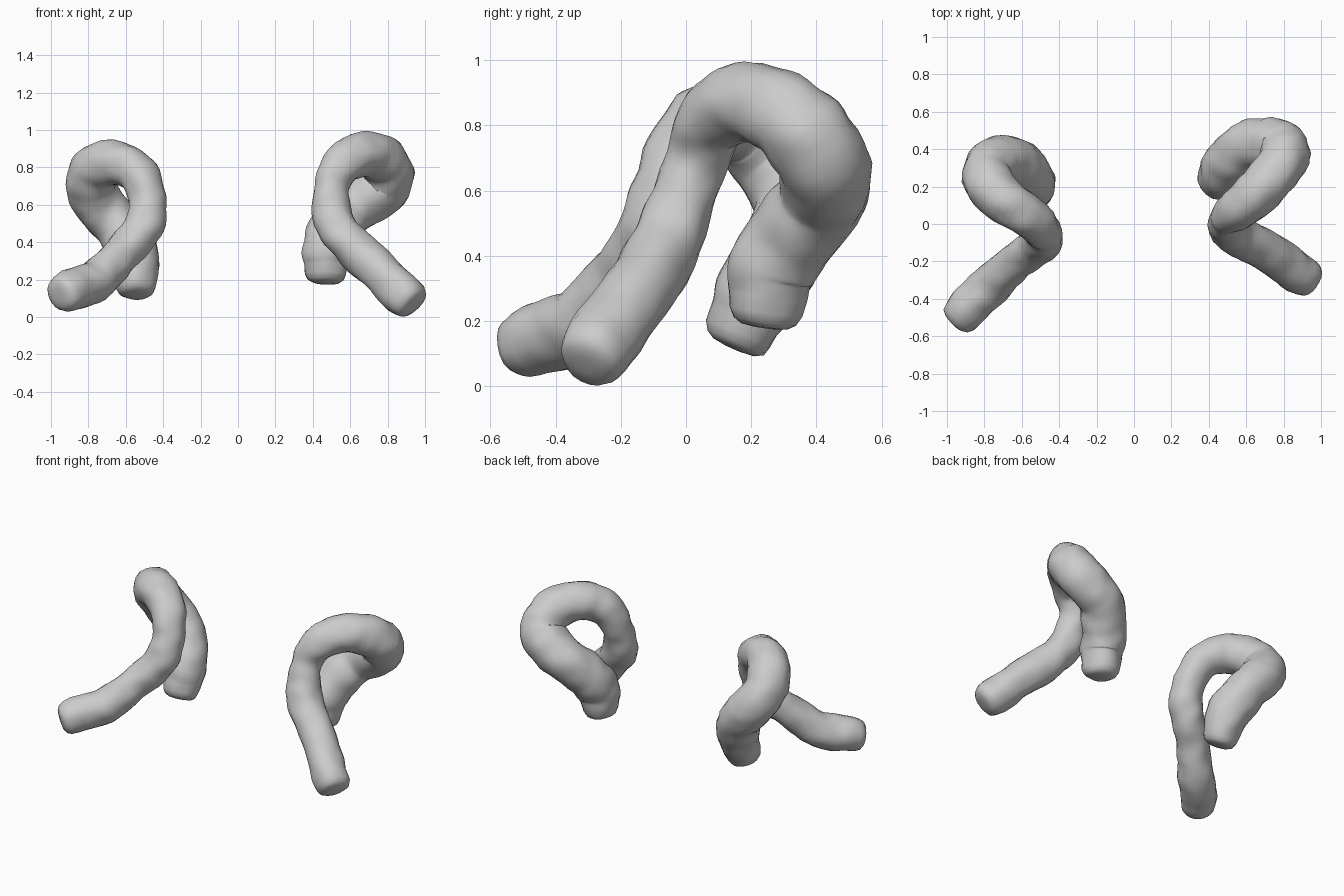
import bpy, bmesh, math
from mathutils import Vector, noise

if "Cube" in bpy.data.objects:
    bpy.data.objects.remove(bpy.data.objects["Cube"])

SIDES, STEPS = 20, 6


def spline(points):
    # Catmull-Rom samples of (x, y, z, radius)
    p = [Vector(q) for q in points]
    p = [2 * p[0] - p[1]] + p + [2 * p[-1] - p[-2]]
    out = []
    for i in range(1, len(p) - 2):
        a, b, c, d = p[i - 1:i + 3]
        for s in range(STEPS):
            t = s / STEPS
            out.append(0.5 * (2 * b + (c - a) * t + (2 * a - 5 * b + 4 * c - d) * t * t
                              + (3 * b - a - 3 * c + d) * t ** 3))
    return out + [p[-2]]


def curled_tube(name, points):
    s = spline(points)
    pos = [v.xyz for v in s]
    rad = [v.w for v in s]
    # blunt rounded ends
    d0, d1 = (pos[0] - pos[1]).normalized(), (pos[-1] - pos[-2]).normalized()
    r0, r1 = rad[0], rad[-1]
    a, b = pos[0].copy(), pos[-1].copy()
    for ext, f in ((0.4, 0.94), (0.65, 0.82), (0.78, 0.6), (0.82, 0.28)):
        pos = [a + d0 * r0 * ext] + pos + [b + d1 * r1 * ext]
        rad = [r0 * f] + rad + [r1 * f]
    bm = bmesh.new()
    rings = []
    normal = Vector((0, 0, 1))
    for i, c in enumerate(pos):
        t = (pos[min(i + 1, len(pos) - 1)] - pos[max(i - 1, 0)]).normalized()
        normal = (normal - t * normal.dot(t)).normalized()
        side = t.cross(normal)
        ring = []
        for k in range(SIDES):
            ang = 2 * math.pi * k / SIDES
            out = normal * math.cos(ang) + side * math.sin(ang)
            v = c + out * rad[i]
            # gentle organic lumps
            v += out * 0.012 * noise.noise(v * 11) * min(1, rad[i] / 0.08)
            ring.append(bm.verts.new(v))
        rings.append(ring)
    for m, n in zip(rings, rings[1:]):
        for k in range(SIDES):
            j = (k + 1) % SIDES
            bm.faces.new((m[k], m[j], n[j], n[k]))
    bm.faces.new(rings[0])
    bm.faces.new(rings[-1])
    bmesh.ops.recalc_face_normals(bm, faces=bm.faces)
    for f in bm.faces:
        f.smooth = True
    me = bpy.data.meshes.new(name)
    bm.to_mesh(me)
    bm.free()
    bpy.context.collection.objects.link(bpy.data.objects.new(name, me))


# right curl: front tail, up over the arch, down the thick back arm
curled_tube("right_curl", [
    (0.885, -0.27, 0.12, 0.112), (0.76, -0.18, 0.24, 0.11), (0.61, -0.09, 0.38, 0.11),
    (0.51, -0.03, 0.52, 0.105), (0.50, 0.03, 0.69, 0.095), (0.56, 0.08, 0.82, 0.11),
    (0.68, 0.19, 0.87, 0.122), (0.78, 0.31, 0.83, 0.13), (0.80, 0.40, 0.73, 0.138),
    (0.72, 0.43, 0.65, 0.142), (0.60, 0.41, 0.57, 0.135), (0.51, 0.325, 0.46, 0.138),
    (0.475, 0.265, 0.36, 0.135), (0.47, 0.25, 0.275, 0.118)])

# left curl: lower and longer front tail
curled_tube("left_curl", [
    (-0.90, -0.465, 0.14, 0.112), (-0.77, -0.33, 0.19, 0.11), (-0.63, -0.20, 0.33, 0.10),
    (-0.52, -0.12, 0.46, 0.105), (-0.48, -0.065, 0.60, 0.10), (-0.53, 0.01, 0.76, 0.11),
    (-0.64, 0.09, 0.82, 0.12), (-0.75, 0.18, 0.80, 0.13), (-0.79, 0.27, 0.70, 0.13),
    (-0.735, 0.335, 0.59, 0.135), (-0.63, 0.325, 0.47, 0.13), (-0.555, 0.235, 0.32, 0.135),
    (-0.545, 0.18, 0.20, 0.112)])
